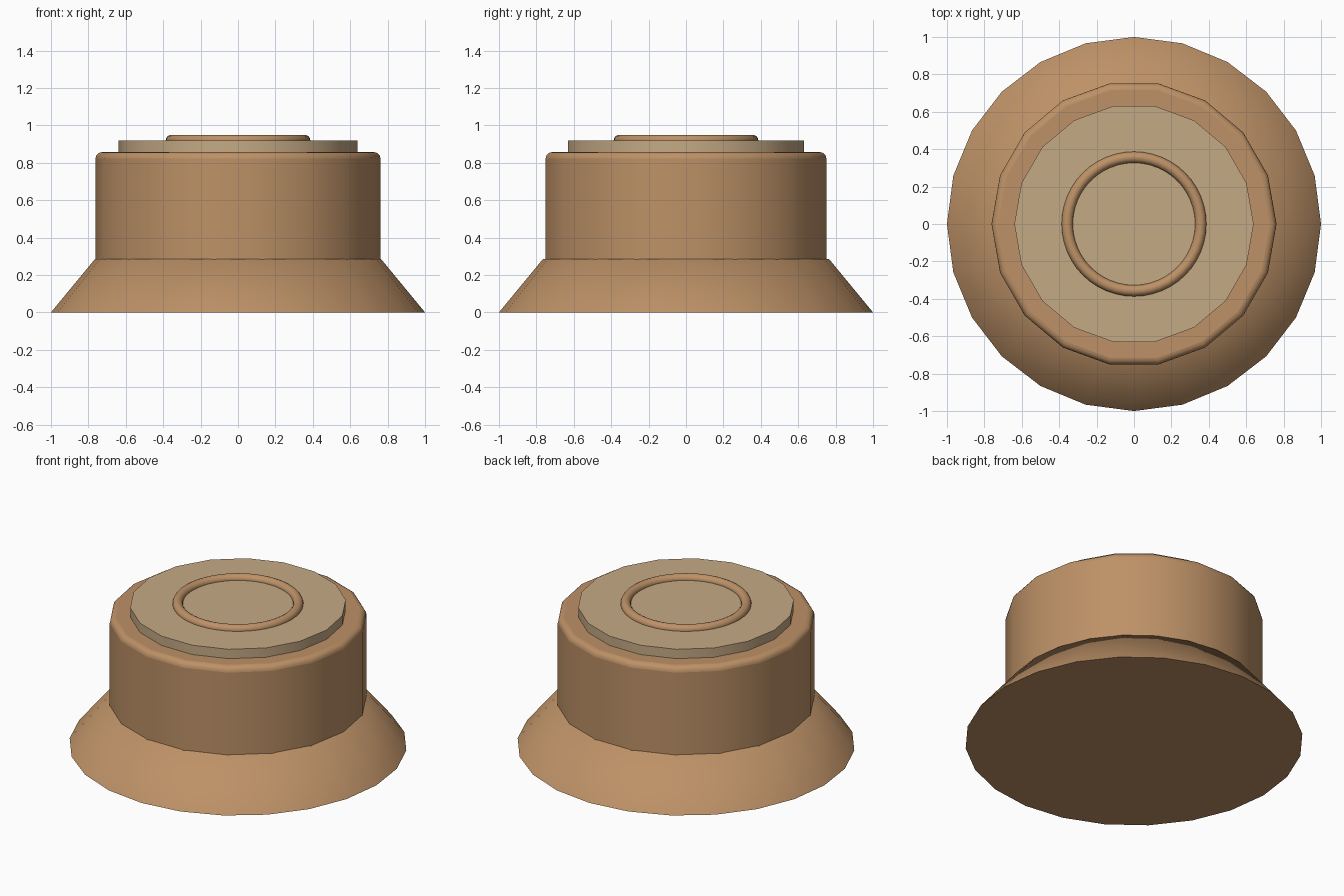
import bpy, math

cube = bpy.data.objects.get("Cube")
if cube:
    bpy.data.objects.remove(cube, do_unlink=True)


def material(name, color):
    m = bpy.data.materials.new(name)
    m.diffuse_color = color
    m.use_nodes = True
    m.node_tree.nodes["Principled BSDF"].inputs["Base Color"].default_value = color
    return m


brown = material("warm brown", (0.51, 0.285, 0.135, 1))
tan = material("pale tan", (0.56, 0.40, 0.235, 1))


def finish(name, mat, angle):
    ob = bpy.context.object
    ob.name = name
    ob.data.materials.append(mat)
    bpy.ops.object.shade_smooth_by_angle(angle=math.radians(angle))
    return ob


def drum(name, sides, r_low, r_high, z_low, z_high, mat, angle=40):
    bpy.ops.mesh.primitive_cone_add(vertices=sides, radius1=r_low, radius2=r_high,
                                    depth=z_high - z_low,
                                    location=(0, 0, (z_low + z_high) / 2))
    # Turn the facets so that a corner points to the front
    ob = bpy.context.object
    ob.rotation_euler.z = math.radians(90) + math.pi * (sides % 2) / sides
    bpy.ops.object.transform_apply(location=False, rotation=True, scale=False)
    return finish(name, mat, angle)


# Flared skirt
drum("flared_base", 24, 1.0, 0.765, 0, 0.285, brown, 60)

# Main body with a rounded upper rim
body = drum("body", 18, 0.762, 0.762, 0.2, 0.857, brown, 40)
top = max(v.co.z for v in body.data.vertices)
weights = body.data.attributes.new("bevel_weight_edge", "FLOAT", "EDGE")
for edge in body.data.edges:
    if all(body.data.vertices[i].co.z > top - 0.001 for i in edge.vertices):
        weights.data[edge.index].value = 1
bevel = body.modifiers.new("rounded_rim", "BEVEL")
bevel.limit_method = "WEIGHT"
bevel.width = 0.035
bevel.segments = 4
bpy.ops.object.modifier_apply(modifier=bevel.name)
bpy.ops.object.shade_smooth_by_angle(angle=math.radians(40))

# Raised cap plate
drum("cap_plate", 18, 0.64, 0.64, 0.84, 0.918, tan, 40)

# Ring half sunk into the plate
bpy.ops.mesh.primitive_torus_add(major_radius=0.357, minor_radius=0.03,
                                 major_segments=48, minor_segments=14,
                                 location=(0, 0, 0.919))
finish("cap_ring", brown, 60)
